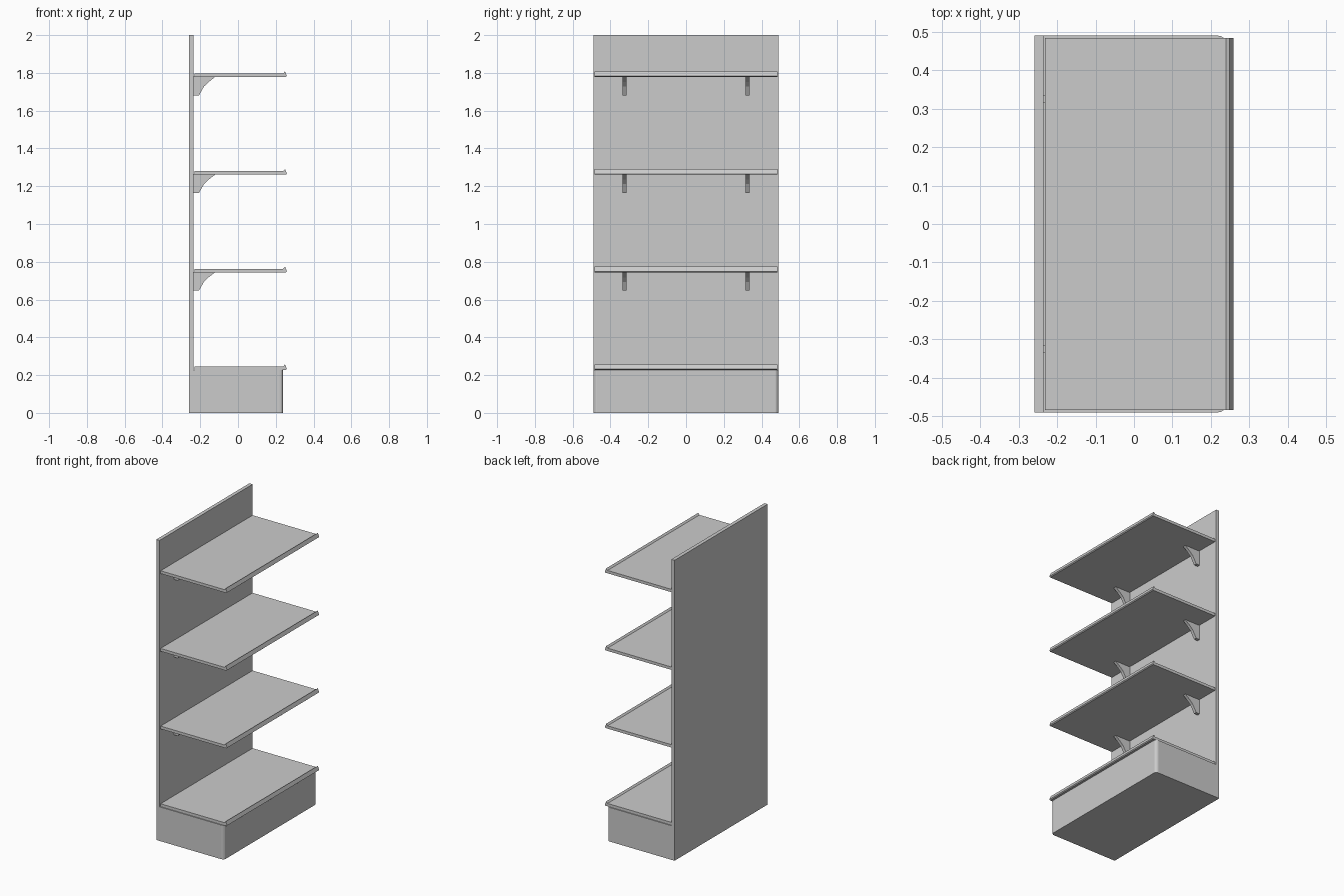
import bpy, bmesh

cube = bpy.data.objects.get("Cube")
if cube:
    bpy.data.objects.remove(cube, do_unlink=True)

# One painted-metal colour
metal = bpy.data.materials.new("grey_metal")
metal.use_nodes = True
GREY = (0.6, 0.6, 0.6, 1)
metal.diffuse_color = GREY
metal.node_tree.nodes["Principled BSDF"].inputs["Base Color"].default_value = GREY


def extrude_profile(name, profile, y_mid, width, round_front=None):
    """Extrude an x-z outline along y; optionally round its front upright edges."""
    bm = bmesh.new()
    face = bm.faces.new([bm.verts.new((x, y_mid - width / 2, z)) for x, z in profile])
    grown = bmesh.ops.extrude_face_region(bm, geom=[face])["geom"]
    moved = [g for g in grown if isinstance(g, bmesh.types.BMVert)]
    bmesh.ops.translate(bm, verts=moved, vec=(0, width, 0))
    bmesh.ops.recalc_face_normals(bm, faces=bm.faces)
    if round_front:
        front = max(x for x, z in profile)
        edges = [e for e in bm.edges
                 if all(abs(v.co.x - front) < 1e-4 for v in e.verts)
                 and abs(e.verts[0].co.z - e.verts[1].co.z) > 0.01]
        bmesh.ops.bevel(bm, geom=edges, offset=round_front, segments=4,
                        profile=0.5, affect='EDGES')
    mesh = bpy.data.meshes.new(name)
    bm.to_mesh(mesh)
    bm.free()
    mesh.materials.append(metal)
    obj = bpy.data.objects.new(name, mesh)
    bpy.context.collection.objects.link(obj)
    return obj


BACK, PANEL_FRONT, BASE_FRONT = -0.259, -0.235, 0.239
BASE_TOP, PITCH = 0.227, 0.517

# Upright back panel and plinth in one L-shaped body
extrude_profile("back_panel_and_plinth",
                [(BACK, 0), (BASE_FRONT, 0), (BASE_FRONT, BASE_TOP),
                 (PANEL_FRONT, BASE_TOP), (PANEL_FRONT, 2), (BACK, 2)],
                0, 0.98, round_front=0.02)

# Shelf outline with a raised, sloping front lip; bracket outline with a hollow curve
shelf = [(-0.231, 0), (0.253, 0), (0.259, 0.005), (0.249, 0.03),
         (0.239, 0.019), (-0.231, 0.019)]
bracket = [(PANEL_FRONT, 0.003), (PANEL_FRONT, -0.097), (-0.207, -0.097),
           (-0.18, -0.05), (-0.155, -0.026), (-0.122, 0), (-0.122, 0.003)]

for level in range(4):
    z = BASE_TOP + level * PITCH
    extrude_profile(f"shelf_{level}", [(x, z + dz) for x, dz in shelf], 0, 0.968)
    if level:
        for side, y in (("right", -0.326), ("left", 0.326)):
            extrude_profile(f"bracket_{level}_{side}",
                            [(x, z + dz) for x, dz in bracket], y, 0.02)
